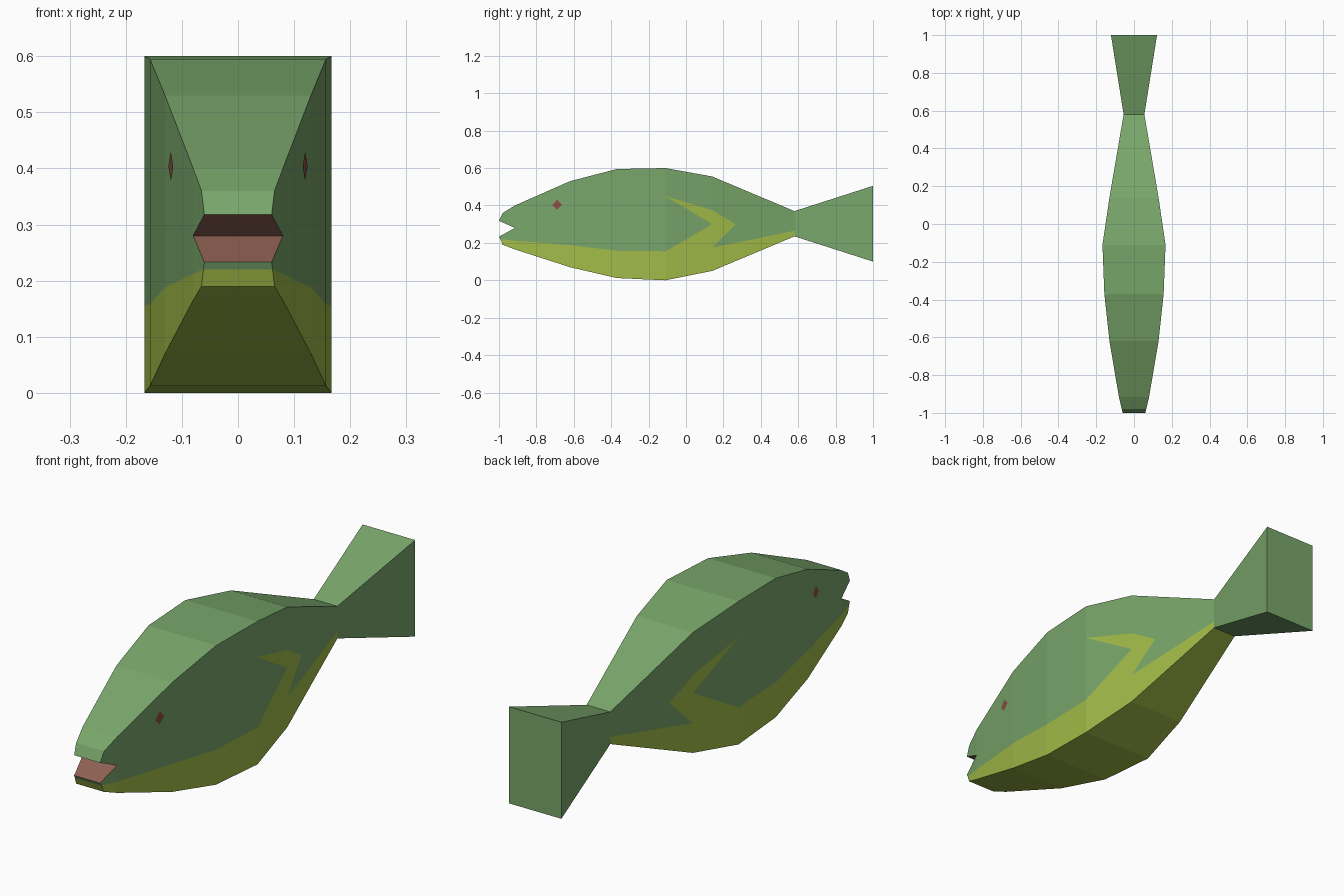
import bpy, bmesh

if "Cube" in bpy.data.objects:
    bpy.data.objects.remove(bpy.data.objects["Cube"])


def material(name, rgb):
    m = bpy.data.materials.new(name)
    m.diffuse_color = (*rgb, 1)
    m.use_nodes = True
    m.node_tree.nodes["Principled BSDF"].inputs["Base Color"].default_value = m.diffuse_color
    return m


GREEN, YELLOW, MOUTH = range(3)
body_mats = [material("green_skin", (0.19, 0.38, 0.145)),
             material("yellow_belly", (0.36, 0.50, 0.065)),
             material("mouth_lining", (0.27, 0.12, 0.085))]
eye_mat = material("eye_red", (0.25, 0.075, 0.06))

# Half width of the body along y
WIDTHS = [(-1, .06), (-.98, .065), (-.915, .08), (-.62, .13), (-.37, .157),
          (-.11, .167), (.14, .13), (.58, .055), (1, .122)]


def half_width(y):
    for (y0, w0), (y1, w1) in zip(WIDTHS, WIDTHS[1:]):
        if y <= y1:
            return w0 + (w1 - w0) * (y - y0) / (y1 - y0)
    return WIDTHS[-1][1]


def point(bm, side, y, z, lift=0):
    return bm.verts.new((side * (half_width(y) + lift), y, z))


def finish(bm, name, mats):
    me = bpy.data.meshes.new(name)
    bm.to_mesh(me)
    bm.free()
    for m in mats:
        me.materials.append(m)
    ob = bpy.data.objects.new(name, me)
    bpy.context.collection.objects.link(ob)
    return ob


# Body stations: y, bottom z, yellow line z, top z
ST = [(-.915, .165, .212, .40), (-.62, .07, .188, .53),
      (-.37, .012, .158, .595), (-.11, 0, .155, .60)]
patches = []
for (y0, b0, m0, t0), (y1, b1, m1, t1) in zip(ST, ST[1:]):
    patches.append((YELLOW, [(y0, b0), (y1, b1), (y1, m1), (y0, m0)]))
    patches.append((GREEN, [(y0, m0), (y1, m1), (y1, t1), (y0, t0)]
                    if y0 > -.9 else
                    [(y0, m0), (y1, m1), (y1, t1), (y0, t0), (y0, .28)]))
patches += [
    # jaws
    (GREEN, [(-1, .318), (-.915, .28), (-.915, .40), (-.98, .36)]),
    (GREEN, [(-1, .233), (-.993, .22), (-.915, .212), (-.915, .28)]),
    (YELLOW, [(-.993, .22), (-.98, .19), (-.915, .165), (-.915, .212)]),
    # side fin marking
    (YELLOW, [(-.11, 0), (.14, .05), (.14, .175), (.14, .30), (-.11, .155)]),
    (GREEN, [(-.11, .155), (.14, .30), (-.11, .45)]),
    (YELLOW, [(-.11, .45), (.14, .30), (.14, .375)]),
    (GREEN, [(-.11, .45), (.14, .375), (.14, .555), (-.11, .60)]),
    (YELLOW, [(.14, .375), (.14, .30), (.14, .175), (.265, .30)]),
    (YELLOW, [(.14, .05), (.58, .235), (.58, .265), (.14, .175)]),
    (GREEN, [(.14, .175), (.58, .265), (.58, .37), (.14, .555),
             (.14, .375), (.265, .30)]),
    # tail
    (GREEN, [(.58, .235), (1, .10), (1, .505), (.58, .37), (.58, .265)]),
]

# Outline strip joining both sides; the colour belongs to the edge that follows
outline = [(-1, .318, GREEN), (-.98, .36, GREEN), (-.915, .40, GREEN),
           (-.62, .53, GREEN), (-.37, .595, GREEN), (-.11, .60, GREEN),
           (.14, .555, GREEN), (.58, .37, GREEN), (1, .505, GREEN),
           (1, .10, GREEN), (.58, .235, YELLOW), (.14, .05, YELLOW),
           (-.11, 0, YELLOW), (-.37, .012, YELLOW), (-.62, .07, YELLOW),
           (-.915, .165, YELLOW), (-.98, .19, YELLOW), (-.993, .22, GREEN),
           (-1, .233, MOUTH), (-.915, .28, MOUTH)]

bm = bmesh.new()
for side in (-1, 1):
    for mat, pts in patches:
        bm.faces.new([point(bm, side, y, z) for y, z in pts]).material_index = mat
for (y0, z0, mat), (y1, z1, _) in zip(outline, outline[1:] + outline[:1]):
    quad = [point(bm, -1, y0, z0), point(bm, 1, y0, z0),
            point(bm, 1, y1, z1), point(bm, -1, y1, z1)]
    bm.faces.new(quad).material_index = mat
bmesh.ops.remove_doubles(bm, verts=bm.verts, dist=0.0005)
bmesh.ops.recalc_face_normals(bm, faces=bm.faces)
finish(bm, "fish_body", body_mats)

# Diamond eyes lying on each cheek
for side, name in ((-1, "eye_left"), (1, "eye_right")):
    bm = bmesh.new()
    diamond = [(-.715, .402), (-.69, .378), (-.664, .404), (-.69, .43)]
    bm.faces.new([point(bm, side, y, z, .0015) for y, z in diamond[::side]])
    finish(bm, name, [eye_mat])
